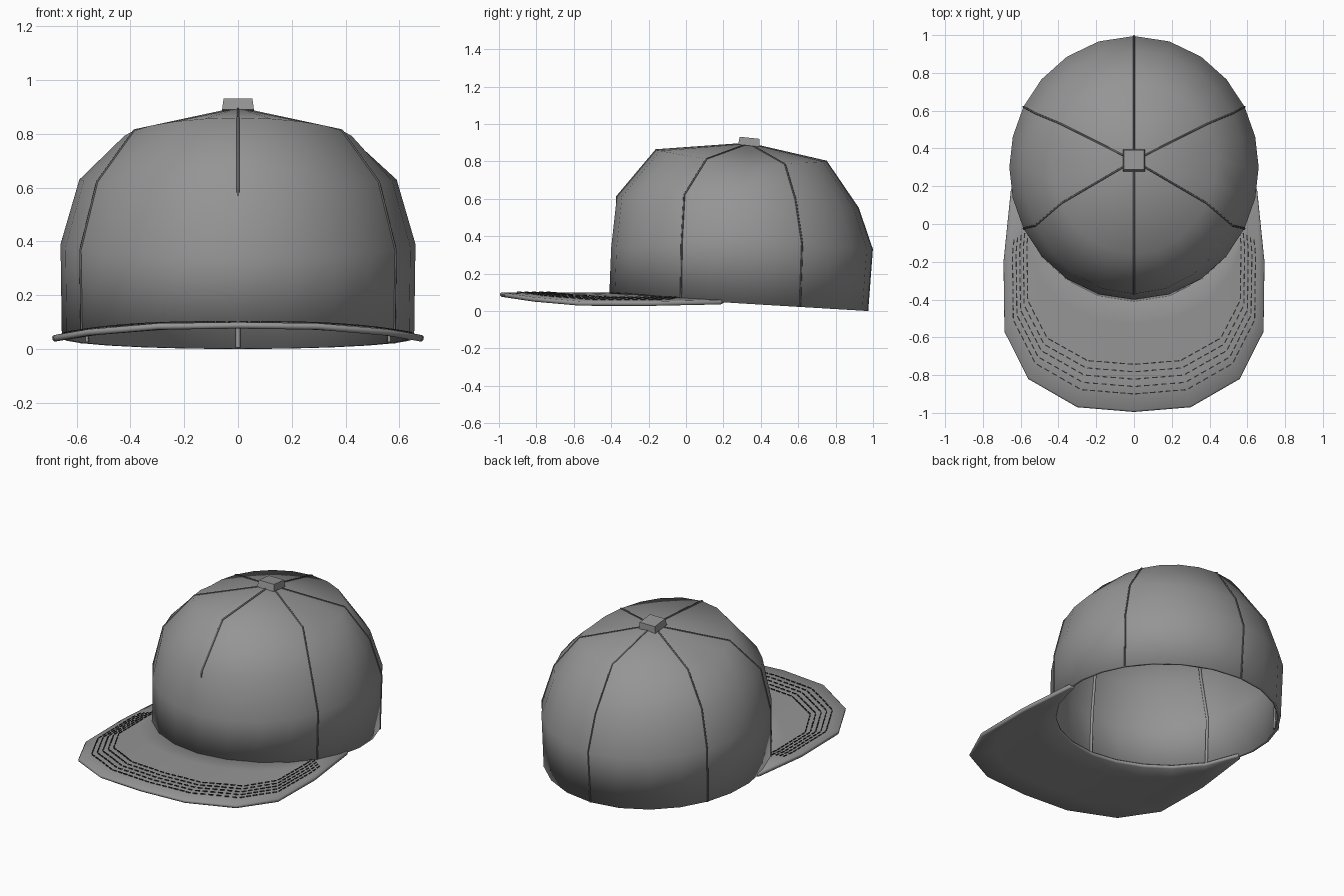
import bpy, bmesh
from math import sin, cos, radians, atan2
from mathutils import Vector, Matrix

if "Cube" in bpy.data.objects:
    bpy.data.objects.remove(bpy.data.objects["Cube"])

# crown rings: y front, y back, half width, y of widest point, z front, z side, z back
RINGS = [(-0.41, 0.97, 0.655, 0.30, 0.085, 0.04, 0.0),
         (-0.40, 0.995, 0.66, 0.30, 0.34, 0.39, 0.33),
         (-0.37, 0.92, 0.59, 0.30, 0.61, 0.63, 0.55),
         (-0.16, 0.75, 0.435, 0.34, 0.86, 0.772, 0.80)]
APEX = Vector((0, 0.335, 0.895))
SEGS = 24


def material(name, grey):
    m = bpy.data.materials.new(name)
    m.diffuse_color = (grey, grey, grey, 1)
    m.use_nodes = True
    m.node_tree.nodes["Principled BSDF"].inputs["Base Color"].default_value = m.diffuse_color
    return m


CLOTH = material("dark_grey_cloth", 0.3)
SEAM = material("seam_grey", 0.12)
THREAD = material("black_thread", 0.03)


def crown_point(j, deg):
    """Point on a crown ring; 0 = right side, 90 = back, -90 = front."""
    yf, yb, xs, yc, zf, zs, zb = RINGS[j]
    a = radians(deg - 2.9 * sin(radians(2 * deg)))
    c, s = cos(a), sin(a)
    y_end, z_end = (yb, zb) if s > 0 else (yf, zf)
    return Vector((xs * c, yc + (y_end - yc) * abs(s), zs + (z_end - zs) * abs(s)))


def make_object(name, bm, mat, smooth=None):
    me = bpy.data.meshes.new(name)
    bm.to_mesh(me)
    bm.free()
    me.materials.append(mat)
    ob = bpy.data.objects.new(name, me)
    bpy.context.collection.objects.link(ob)
    if smooth:
        bpy.ops.object.select_all(action='DESELECT')
        ob.select_set(True)
        bpy.context.view_layer.objects.active = ob
        bpy.ops.object.shade_smooth_by_angle(angle=radians(smooth))
    return ob


def tube(name, pts, radius, mat):
    cu = bpy.data.curves.new(name, 'CURVE')
    cu.dimensions = '3D'
    cu.bevel_depth = radius
    cu.bevel_resolution = 1
    cu.use_fill_caps = True
    cu.materials.append(mat)
    sp = cu.splines.new('POLY')
    sp.points.add(len(pts) - 1)
    for p, co in zip(sp.points, pts):
        p.co = (*co, 1)
    ob = bpy.data.objects.new(name, cu)
    bpy.context.collection.objects.link(ob)


# crown shell
bm = bmesh.new()
rows = [[bm.verts.new(crown_point(j, i * 360 / SEGS)) for i in range(SEGS)]
        for j in range(len(RINGS))]
top = bm.verts.new(APEX)
for i in range(SEGS):
    k = (i + 1) % SEGS
    for a, b in zip(rows, rows[1:]):
        bm.faces.new((a[i], a[k], b[k], b[i]))
    bm.faces.new((rows[-1][i], rows[-1][k], top))
crown = make_object("crown", bm, CLOTH, 50)
mod = crown.modifiers.new("thickness", 'SOLIDIFY')
mod.thickness = 0.018
mod.offset = -1

# panel seams outside, seam tape inside
for n, deg in enumerate(range(-90, 270, 60)):
    path = [crown_point(j, deg) for j in range(4)] + [APEX.copy()]
    if n == 0:
        tube("front_seam", [path[2] + Vector((0, 0, -0.04))] + path[2:], 0.006, SEAM)
    else:
        tube(f"panel_seam_{n}", path, 0.005, SEAM)
    core = Vector((0, 0.32, 0.3))
    inner = []
    for p in path:
        d = p - core
        d.z = max(d.z, 0)
        inner.append(p - d.normalized() * 0.02)
    inner[0].z += 0.005
    tube(f"seam_tape_{n}", inner, 0.009, CLOTH)

# top button
bm = bmesh.new()
bmesh.ops.create_cube(bm, size=1)
for v in bm.verts:
    f = 0.94 if v.co.z > 0 else 1.04
    v.co = Vector((v.co.x * 0.114 * f, v.co.y * 0.112 * f, v.co.z * 0.042))
bmesh.ops.transform(bm, verts=bm.verts, matrix=Matrix.Translation((0, 0.338, 0.905))
                    @ Matrix.Rotation(radians(-6), 4, 'X'))
make_object("top_button", bm, CLOTH)


# brim
def brim_z(x):
    return 0.088 - 0.05 * (abs(x) / 0.69) ** 3


half = [(0.65, 0.19), (0.69, -0.20), (0.685, -0.57), (0.56, -0.82), (0.30, -0.97), (0, -0.995)]
angles = [-9, -30, -48, -62, -76, -90]
outer = half + [(-x, y) for x, y in half[-2::-1]]
inner = []
for a in angles:
    p = crown_point(0, a)
    inner.append((p.x * 0.955, 0.3 + (p.y - 0.3) * 0.955))
inner += [(-x, y) for x, y in inner[-2::-1]]

bm = bmesh.new()
ROWS = 4
grid = []
for (ax, ay), (bx, by) in zip(inner, outer):
    col = []
    for r in range(ROWS + 1):
        t = r / ROWS
        x, y = ax + (bx - ax) * t, ay + (by - ay) * t
        col.append(bm.verts.new((x, y, brim_z(x))))
    grid.append(col)
for a, b in zip(grid, grid[1:]):
    for r in range(ROWS):
        bm.faces.new((a[r], a[r + 1], b[r + 1], b[r]))
bmesh.ops.recalc_face_normals(bm, faces=bm.faces)
brim = make_object("brim", bm, CLOTH, 35)
mod = brim.modifiers.new("thickness", 'SOLIDIFY')
mod.thickness = 0.024
mod.offset = 0
mod = brim.modifiers.new("soft_rim", 'BEVEL')
mod.width = 0.007
mod.limit_method = 'ANGLE'
mod.angle_limit = radians(50)

# five rows of dashed stitching that follow the brim edge
bm = bmesh.new()
edge = [(0.68, -0.10)] + outer[1:-1] + [(-0.68, -0.10)]
for row in range(5):
    f = 0.09 + row * 0.037
    path = [Vector((x * (1 - f * 0.75), y + (0.25 - y) * f * 0.85)) for x, y in edge]
    for a, b in zip(path, path[1:]):
        count = max(1, int((b - a).length / 0.04))
        d = (b - a) / count
        for i in range(count):
            m = a + d * (i + 0.5)
            slope = (brim_z(m.x + d.x / 2) - brim_z(m.x - d.x / 2)) / d.length
            mat = (Matrix.Translation((m.x, m.y, brim_z(m.x) + 0.013))
                   @ Matrix.Rotation(atan2(d.y, d.x), 4, 'Z')
                   @ Matrix.Rotation(-atan2(slope, 1), 4, 'Y')
                   @ Matrix.Diagonal((0.028, 0.006, 0.006, 1)))
            bmesh.ops.create_cube(bm, size=1, matrix=mat)
make_object("brim_stitching", bm, THREAD)
